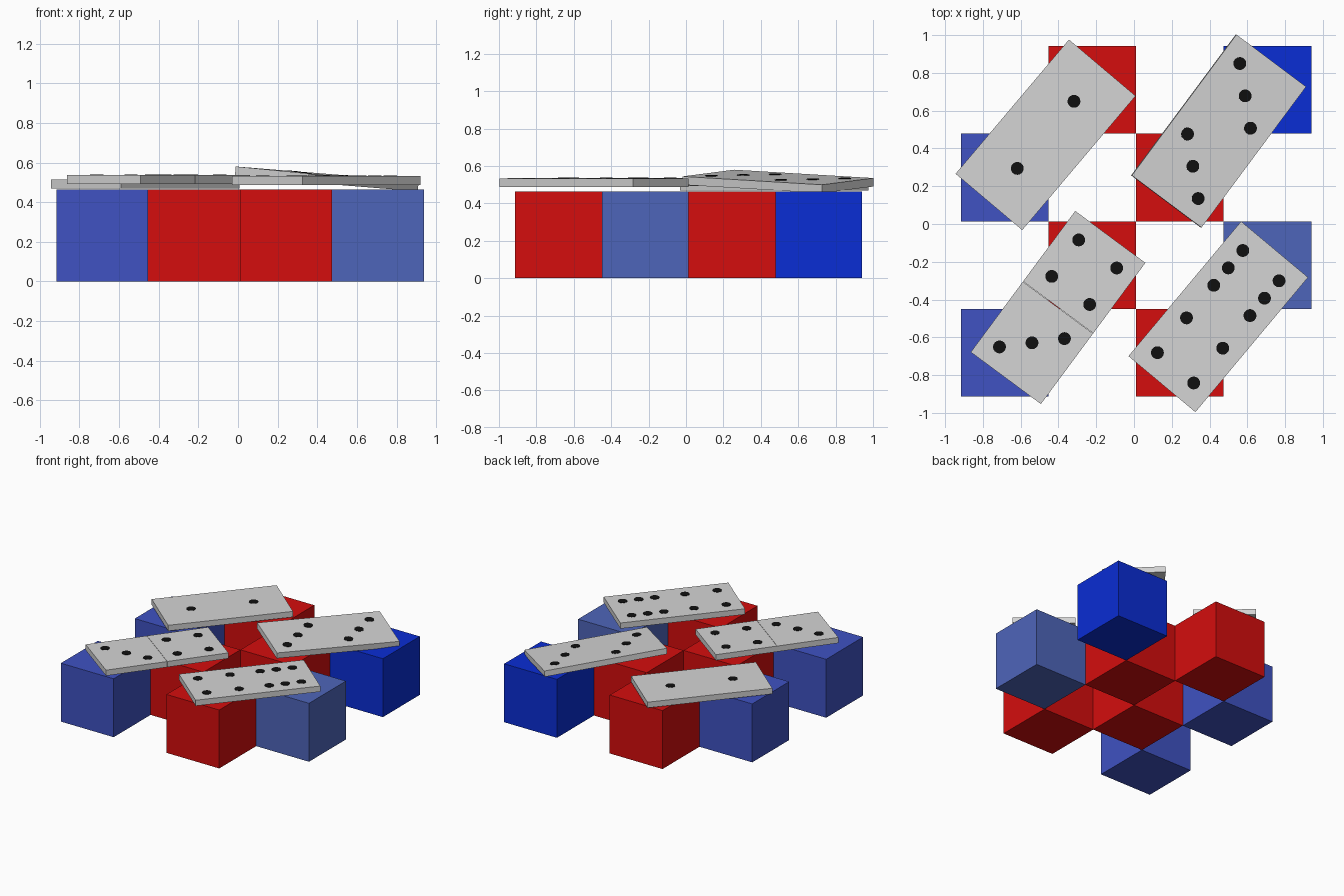
import bpy, bmesh, math
from mathutils import Matrix, Vector

if "Cube" in bpy.data.objects:
    bpy.data.objects.remove(bpy.data.objects["Cube"])


def material(name, rgb):
    m = bpy.data.materials.new(name)
    m.diffuse_color = (*rgb, 1)
    m.use_nodes = True
    m.node_tree.nodes["Principled BSDF"].inputs["Base Color"].default_value = m.diffuse_color
    return m


RED = material("red", (0.66, 0.004, 0.004))
BRIGHT = material("bright blue", (0.003, 0.026, 0.66))
BLUE = material("medium blue", (0.05, 0.084, 0.54))
SLATE = material("slate blue", (0.076, 0.13, 0.49))
GREY = material("light grey", (0.66, 0.66, 0.66))
BLACK = material("black", (0.005, 0.005, 0.005))


def finish(bm, name, mat):
    me = bpy.data.meshes.new(name)
    bm.to_mesh(me)
    bm.free()
    me.materials.append(mat)
    ob = bpy.data.objects.new(name, me)
    bpy.context.collection.objects.link(ob)
    return ob


def box(name, size, centre, mat, frame=Matrix()):
    bm = bmesh.new()
    place = frame @ Matrix.Translation(centre) @ Matrix.Diagonal((*size, 1))
    bmesh.ops.create_cube(bm, size=1, matrix=place)
    return finish(bm, name, mat)


# checkerboard of cubes: column, row, colour
S = 0.464
cubes = [(0, 0, BLUE), (2, 0, RED), (1, 1, RED), (3, 1, SLATE),
         (0, 2, BLUE), (2, 2, RED), (1, 3, RED), (3, 3, BRIGHT)]
for c, r, mat in cubes:
    box(f"cube_{c}_{r}", (S, S, S),
        (-0.917 + (c + 0.5) * S, -0.914 + (r + 0.5) * S, S / 2), mat)

# pip layouts on one half: (along, across) in steps
CORNERS = [(1, -1), (1, 1), (-1, -1), (-1, 1)]
PIPS = {"one": [(0, 0)],
        "three_down": [(1, -1), (0, 0), (-1, 1)],
        "three_up": [(1, 1), (0, 0), (-1, -1)],
        "four": CORNERS,
        "six": CORNERS + [(0, -1), (0, 1)]}
L, W, T = 0.93, 0.462, 0.045
STEP_U, STEP_V, PIP_R = 0.12, 0.125, 0.034


def domino(name, x, y, top, angle, upper, lower, tilt=(0, 0), split=False):
    # local x runs along the tile, local y across it, z = 0 is the top face
    a = math.radians(angle)
    u = Vector((math.cos(a), math.sin(a), tilt[0])).normalized()
    v = Vector((math.sin(a), -math.cos(a), tilt[1])).normalized()
    n = v.cross(u).normalized()
    v = n.cross(u) * -1
    frame = Matrix.Translation((x, y, top)) @ Matrix((u, -v, n)).transposed().to_4x4()
    if split:
        for s, half in ((1, "upper"), (-1, "lower")):
            box(f"{name}_{half}_half", (L / 2 - 0.001, W, T),
                (s * (L / 4 + 0.0005), 0, -T / 2), GREY, frame)
    else:
        box(f"{name}_tile", (L, W, T), (0, 0, -T / 2), GREY, frame)
    # round pips as thin discs
    bm = bmesh.new()
    for s, layout in ((1, upper), (-1, lower)):
        for i, j in PIPS[layout]:
            at = Matrix.Translation((s * L / 4 + i * STEP_U, -j * STEP_V, 0))
            bmesh.ops.create_cone(bm, cap_ends=True, segments=24, radius1=PIP_R,
                                  radius2=PIP_R, depth=0.005, matrix=frame @ at)
    finish(bm, f"{name}_pips", BLACK)


domino("back_left_domino", -0.468, 0.472, 0.515, 49.8, "one", "one")
domino("back_right_domino", 0.45, 0.492, 0.54, 53.4, "three_down", "three_down",
       tilt=(-0.048, -0.078))
domino("front_left_domino", -0.402, -0.442, 0.537, 53.5, "four", "three_up", split=True)
domino("front_right_domino", 0.446, -0.491, 0.533, 50.1, "six", "four")
